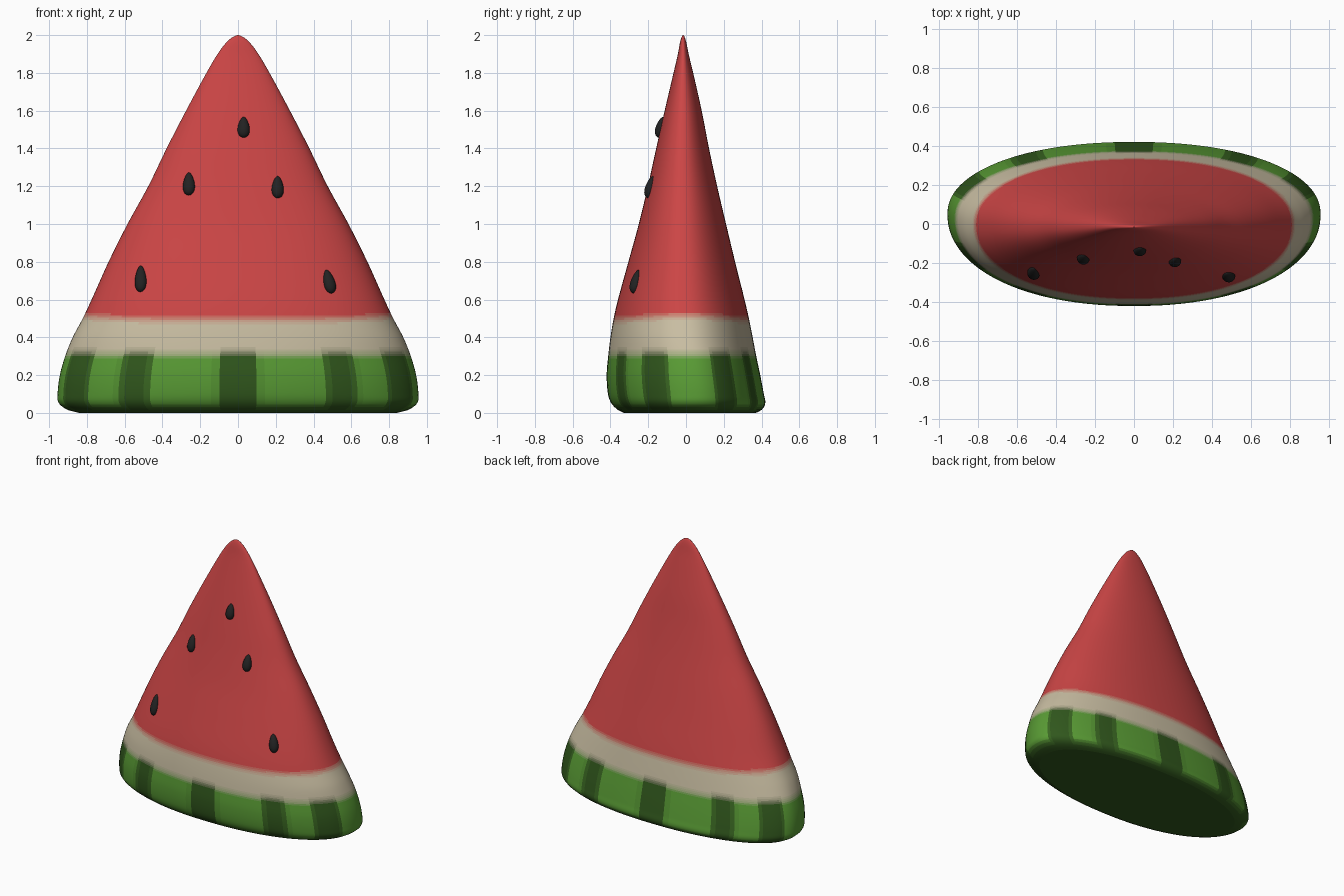
import bpy, bmesh, math
from mathutils import Vector, Matrix

if "Cube" in bpy.data.objects:
    bpy.data.objects.remove(bpy.data.objects["Cube"])

# Profile stations: z, half width, front y, middle y, back y
STATIONS = [
    (0.00, 0.84, -0.33, 0.04, 0.37), (0.015, 0.90, -0.36, 0.05, 0.40),
    (0.05, 0.948, -0.395, 0.05, 0.42), (0.10, 0.955, -0.413, 0.05, 0.412),
    (0.20, 0.943, -0.42, 0.04, 0.393), (0.30, 0.915, -0.412, 0.03, 0.372),
    (0.40, 0.875, -0.40, 0.01, 0.353), (0.50, 0.822, -0.383, 0.00, 0.333),
    (0.60, 0.775, -0.36, -0.01, 0.31), (0.80, 0.685, -0.305, -0.015, 0.26),
    (1.00, 0.585, -0.25, -0.02, 0.212), (1.20, 0.475, -0.202, -0.02, 0.165),
    (1.40, 0.378, -0.158, -0.02, 0.122), (1.60, 0.275, -0.113, -0.018, 0.083),
    (1.80, 0.167, -0.066, -0.016, 0.038), (1.90, 0.108, -0.043, -0.015, 0.014),
    (1.96, 0.063, -0.032, -0.015, 0.002), (1.99, 0.028, -0.023, -0.015, -0.007),
    (2.00, 0.004, -0.017, -0.015, -0.013)]
SEGMENTS = 144
POWER = 2 / 2.15


def station(z):
    """Smoothly interpolated profile at height z."""
    i = max(k for k in range(len(STATIONS) - 1) if STATIONS[k][0] <= z)
    a, b = STATIONS[i], STATIONS[i + 1]
    p, n = STATIONS[max(i - 1, 0)], STATIONS[min(i + 2, len(STATIONS) - 1)]
    h = b[0] - a[0]
    t = (z - a[0]) / h
    out = []
    for c in range(1, 5):
        ma = (b[c] - p[c]) / (b[0] - p[0]) * h
        mb = (n[c] - a[c]) / (n[0] - a[0]) * h
        out.append((2*t**3 - 3*t*t + 1) * a[c] + (t**3 - 2*t*t + t) * ma
                   + (3*t*t - 2*t**3) * b[c] + (t**3 - t*t) * mb)
    return out


def surface(z, angle):
    """Point on the slice; angle 0 faces the front, 90 degrees faces +x."""
    hx, yf, yc, yb = station(z)
    s, c = math.sin(angle), math.cos(angle)
    x = hx * math.copysign(abs(s) ** POWER, s)
    d = abs(c) ** POWER
    return Vector((x, yc + d * ((yf - yc) if c > 0 else (yb - yc)), z))


def smooth(lo, hi, v):
    t = min(max((v - lo) / (hi - lo), 0), 1)
    return round(t * t * (3 - 2 * t) * 6) / 6


RED, PITH = Vector((0.60, 0.06, 0.06)), Vector((0.58, 0.51, 0.36))
GREEN, DARK = Vector((0.10, 0.33, 0.035)), Vector((0.03, 0.095, 0.012))


def paint(z, angle):
    """Flesh, pith and striped rind colour."""
    q = abs(math.degrees(math.atan2(math.sin(angle), abs(math.cos(angle)))))
    stripe = max(1 - smooth(w - 1.5, w + 2.5, abs(q - a))
                 for a, w in ((0, 5), (34, 5.5), (65, 9)))
    rind = GREEN.lerp(DARK, max(stripe, 1 - smooth(0.01, 0.06, z)))
    col = rind.lerp(PITH, smooth(0.27, 0.345, z - 0.015 * stripe))
    edge = 0.495 + 0.02 * math.sin(angle) ** 4
    return col.lerp(RED, smooth(edge - 0.035, edge + 0.03, z))


def make_object(name, bm):
    mesh = bpy.data.meshes.new(name)
    bm.to_mesh(mesh)
    bm.free()
    obj = bpy.data.objects.new(name, mesh)
    bpy.context.collection.objects.link(obj)
    return obj


def material(name, col):
    m = bpy.data.materials.new(name)
    m.diffuse_color = (*col, 1)
    m.use_nodes = True
    m.node_tree.nodes["Principled BSDF"].inputs["Base Color"].default_value = m.diffuse_color
    return m


# Slice body: lofted rings with coloured bands
heights = [0, 0.005, 0.015, 0.03, 0.045] + [0.06 + 0.012 * i for i in range(42)]
heights += [0.58 + 0.04 * i for i in range(33)]
heights += [1.89, 1.92, 1.94, 1.96, 1.975, 1.985, 1.993, 2.0]
bm = bmesh.new()
rings = [[bm.verts.new(surface(z, math.tau * k / SEGMENTS))
          for k in range(SEGMENTS)] for z in heights]
slots = {}


def add_face(verts, col):
    key = tuple(round(c, 4) for c in col)
    f = bm.faces.new(verts)
    f.material_index = slots.setdefault(key, len(slots))
    f.smooth = True
    return f


for i in range(len(rings) - 1):
    for k in range(SEGMENTS):
        j = (k + 1) % SEGMENTS
        col = paint((heights[i] + heights[i + 1]) / 2,
                    math.tau * (k + 0.5) / SEGMENTS)
        add_face((rings[i][k], rings[i][j], rings[i+1][j], rings[i+1][k]), col)
add_face(rings[0][::-1], DARK).smooth = False
add_face(rings[-1], RED)
bmesh.ops.recalc_face_normals(bm, faces=bm.faces)
body = make_object("melon_slice", bm)
for n, col in enumerate(slots):
    body.data.materials.append(material(f"slice_colour_{n}", col))


# Seeds: teardrops half sunk in the front face
def front_point(x, z):
    s = min(abs(x) / station(z)[0], 1) ** (1 / POWER)
    return surface(z, math.copysign(math.asin(s), x))


seed_mat = material("seed_black", (0.016, 0.016, 0.016))
SEEDS = [(-0.515, 0.71, 0.073, 0), (-0.26, 1.212, 0.062, 0),
         (0.03, 1.512, 0.056, 0), (0.21, 1.195, 0.06, 0),
         (0.482, 0.695, 0.065, -14)]
for n, (x, z, length, lean) in enumerate(SEEDS):
    p = front_point(x, z)
    up = (front_point(x, z + 0.02) - p).normalized()
    side = (front_point(x + 0.02, z) - p).normalized()
    normal = side.cross(up).normalized()
    side = up.cross(normal)
    bm = bmesh.new()
    bmesh.ops.create_uvsphere(bm, u_segments=24, v_segments=16, radius=1)
    for v in bm.verts:
        taper = 1 - 0.28 * v.co.z
        v.co = Vector((v.co.x * 0.031 * taper, v.co.y * 0.027 * taper,
                       v.co.z * length))
    for f in bm.faces:
        f.smooth = True
    frame = Matrix((side, -normal, up)).transposed()
    turn = Matrix.Rotation(math.radians(lean), 3, 'Y')
    bm.transform(Matrix.Translation(p) @ (frame @ turn).to_4x4())
    make_object(f"seed_{n + 1}", bm).data.materials.append(seed_mat)
